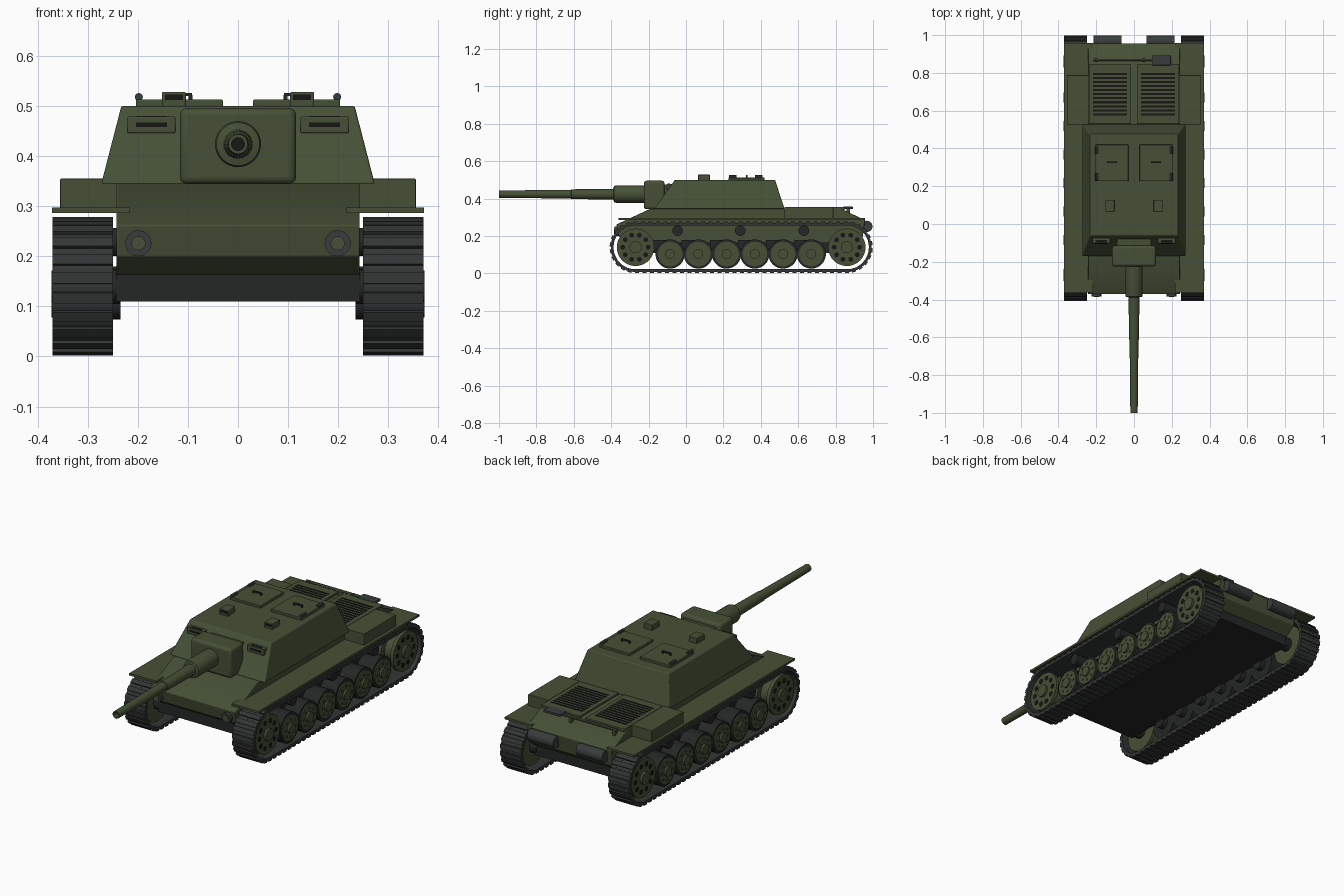
import bpy, bmesh, math
from mathutils import Matrix, Vector

if "Cube" in bpy.data.objects:
    bpy.data.objects.remove(bpy.data.objects["Cube"])


def mat(name, r, g, b):
    m = bpy.data.materials.new(name)
    m.diffuse_color = (r, g, b, 1)
    m.use_nodes = True
    m.node_tree.nodes["Principled BSDF"].inputs["Base Color"].default_value = m.diffuse_color
    return m


GREEN = mat("olive green", 0.061, 0.08, 0.037)
TRACK = mat("track grey", 0.033, 0.037, 0.035)
DARK = mat("rubber dark", 0.018, 0.019, 0.019)
BLACK = mat("slot black", 0.008, 0.008, 0.008)
STEEL = mat("exhaust grey", 0.04, 0.045, 0.045)


class Part:
    """Collects primitives into one named mesh object."""

    def __init__(self):
        self.bm = bmesh.new()

    def box(self, x0, x1, y0, y1, z0, z1, turn=None):
        m = Matrix.Translation(((x0 + x1) / 2, (y0 + y1) / 2, (z0 + z1) / 2))
        if turn:
            m = m @ Matrix.Rotation(turn, 4, 'X')
        m = m @ Matrix.Diagonal((x1 - x0, y1 - y0, z1 - z0, 1))
        return bmesh.ops.create_cube(self.bm, size=1, matrix=m)['verts']

    def cyl(self, axis, a, b, u, v, r, n=32):
        # cylinder from a to b along the axis; u, v are the other two coordinates
        if axis == 'X':
            c, rot = ((a + b) / 2, u, v), Matrix.Rotation(math.pi / 2, 4, 'Y')
        else:
            c, rot = (u, (a + b) / 2, v), Matrix.Rotation(math.pi / 2, 4, 'X')
        bmesh.ops.create_cone(self.bm, cap_ends=True, segments=n, radius1=r, radius2=r,
                              depth=abs(b - a), matrix=Matrix.Translation(c) @ rot)

    def prism(self, pts, x0, x1):
        # (y, z) outline extruded along x
        f = self.bm.faces.new([self.bm.verts.new((x0, y, z)) for y, z in pts])
        g = bmesh.ops.extrude_face_region(self.bm, geom=[f])['geom']
        vs = [e for e in g if isinstance(e, bmesh.types.BMVert)]
        bmesh.ops.translate(self.bm, verts=vs, vec=(x1 - x0, 0, 0))

    def lathe(self, pts, x, z, n=40):
        # (y, radius) outline spun around the y axis
        vs = [self.bm.verts.new((x + r, y, z)) for y, r in pts]
        es = [self.bm.edges.new(p) for p in zip(vs, vs[1:])]
        bmesh.ops.spin(self.bm, geom=vs + es, cent=(x, 0, z), axis=(0, 1, 0),
                       angle=2 * math.pi, steps=n, use_merge=True)
        bmesh.ops.remove_doubles(self.bm, verts=self.bm.verts[:], dist=1e-5)

    def done(self, name, material, bevel=0):
        bmesh.ops.recalc_face_normals(self.bm, faces=self.bm.faces[:])
        me = bpy.data.meshes.new(name)
        self.bm.to_mesh(me)
        self.bm.free()
        me.materials.append(material)
        ob = bpy.data.objects.new(name, me)
        bpy.context.collection.objects.link(ob)
        if bevel:
            b = ob.modifiers.new("bevel", 'BEVEL')
            b.width, b.segments = bevel, 3
        return ob


# Hull, dark lower chassis
p = Part()
p.prism([(-.30, .16), (-.36, .2), (-.372, .262), (-.19, .346), (.83, .346),
         (.957, .285), (.945, .2), (.89, .16)], -.243, .243)
p.done("hull", GREEN, .003)
p = Part()
p.box(-.244, .244, -.305, .89, .11, .168)
p.done("chassis", DARK)

# Casemate with sloped walls
p = Part()
for v in p.box(-.273, .273, -.17, .527, .345, .5):
    if v.co.z > .4:
        v.co = Vector((math.copysign(.233, v.co.x), -.06 if v.co.y < 0 else .476, .5))
p.done("casemate", GREEN, .004)

# Gun: mantlet, barrel, bore
p = Part()
p.box(-.116, .116, -.225, -.115, .344, .496)
p.done("mantlet", GREEN, .014)
p = Part()
p.box(-.09, .09, -.13, -.08, .36, .475)
p.done("mantlet_mount", GREEN)
p = Part()
p.lathe([(-.96, .013), (-1, .013), (-1, .0195), (-.615, .0235), (-.613, .026), (-.388, .029),
         (-.385, .043), (-.375, .046), (-.215, .046)], 0, .424)
p.done("gun_barrel", GREEN)
p = Part()
p.cyl('Y', -.975, -.95, 0, .424, .0128)
p.done("gun_bore", BLACK)

# Front vision slits, headlights
frames, slits, lamps, lenses = Part(), Part(), Part(), Part()
for s in (-1, 1):
    x = s * .173
    frames.box(x - .048, x + .048, -.103, -.05, .446, .479)
    slits.box(x - .031, x + .031, -.105, -.1, .458, .467)
    slits.box(x - .031, x + .031, -.098, -.085, .4785, .4805)
    lamps.cyl('Y', -.383, -.35, s * .199, .226, .026)
    lenses.cyl('Y', -.386, -.375, s * .199, .226, .014)
frames.done("vision_housings", GREEN, .003)
slits.done("vision_slits", BLACK)
lamps.done("headlights", STEEL)
lenses.done("headlight_lenses", GREEN)

# Roof hatches, hinges, handles, periscopes
hatch, hinge, handle, peri, glass = Part(), Part(), Part(), Part(), Part()
for s in (-1, 1):
    x = s * .117
    hatch.box(x - .087, x + .087, .227, .42, .498, .513)
    for y in (.25, .39):
        hinge.cyl('Y', y - .02, y + .02, s * .198, .518, .008, 12)
    handle.box(x - .025, x + .025, .322, .33, .52, .526)
    for d in (-.022, .022):
        handle.box(x + d - .004, x + d + .004, .322, .33, .51, .522)
    x = s * .128
    peri.box(x - .024, x + .024, .065, .128, .498, .528)
    glass.box(x - .018, x + .018, .063, .07, .512, .523)
hatch.done("roof_hatches", GREEN, .003)
hinge.done("hatch_hinges", STEEL)
handle.done("hatch_handles", DARK)
peri.done("periscopes", GREEN, .003)
glass.done("periscope_glass", BLACK)

# Engine deck panels with louvre slots
deck, louvre = Part(), Part()
for s in (-1, 1):
    x = s * .127
    deck.box(x - .112, x + .112, .53, .848, .34, .355)
    for i in range(11):
        y = .58 + i * .0215
        louvre.box(x - .09, x + .09, y - .0055, y + .0055, .35, .3565)
deck.done("engine_deck_panels", GREEN, .002)
louvre.done("engine_louvres", BLACK)

# Fenders and stowage boxes
fender, stow = Part(), Part()
for s in (-1, 1):
    a, b = sorted((s * .216, s * .371))
    fender.box(a, b, -.362, .957, .286, .297)
    a, b = sorted((s * .24, s * .355))
    stow.box(a, b, .527, .788, .295, .355)
fender.done("fenders", GREEN)
stow.done("stowage_boxes", GREEN, .002)

# Rear shovel and exhausts
p = Part()
p.cyl('X', -.215, .11, .868, .35, .006, 12)
for x in (-.2, .05):
    p.box(x - .008, x + .008, .858, .878, .322, .352)
p.done("shovel_handle", GREEN)
p = Part()
p.box(.098, .195, .84, .892, .345, .357)
p.done("shovel_blade", STEEL, .002)
p = Part()
for s in (-1, 1):
    p.cyl('X', s * .14 - .075, s * .14 + .075, .967, .252, .03)
p.done("exhausts", STEEL)

# Running gear on both sides
CY, DY, CZ, R = -.27, .86, .14, .138
L = DY - CY
LOOP = 2 * L + 2 * math.pi * R
LINKS = 78


def track_point(d, r):
    """Position and tilt on a loop of radius r at outer distance d."""
    if d < L:
        return CY + d, CZ + r, 0
    d -= L
    if d < math.pi * R:
        a = d / R
        return DY + r * math.sin(a), CZ + r * math.cos(a), -a
    d -= math.pi * R
    if d < L:
        return DY - d, CZ - r, -math.pi
    a = (d - L) / R
    return CY - r * math.sin(a), CZ - r * math.cos(a), -math.pi - a


for s, side in ((-1, "left"), (1, "right")):
    def span(a, b):
        return sorted((s * a, s * b))

    # track plates with grouser bars
    p = Part()
    pitch = LOOP / LINKS
    for i in range(LINKS):
        for r, ln, th, off in ((.124, pitch, .014, 0), (.1335, pitch * .55, .009, 0)):
            y, z, t = track_point(i * pitch + off, r)
            p.box(*span(.25, .37), y - ln / 2, y + ln / 2, z - th / 2, z + th / 2, t)
    p.done(side + "_track", TRACK)

    tyre, disc, hole, roller = Part(), Part(), Part(), Part()
    # six road wheels
    for i in range(6):
        y, z = -.085 + i * .151, .104
        tyre.cyl('X', *span(.264, .356), y, z, .078, 36)
        tyre.cyl('X', *span(.235, .3), y, z, .03, 16)
        disc.cyl('X', *span(.3, .362), y, z, .066, 36)
        disc.cyl('X', *span(.3, .372), y, z, .026, 24)
        for k in range(8):
            a = k * math.pi / 4
            disc.cyl('X', *span(.36, .366), y + .046 * math.cos(a), z + .046 * math.sin(a), .006, 8)
        # swing arm
        tyre.box(*span(.24, .262), y - .09, y, .125, .18)
    # front and rear toothed wheels
    for y in (CY, DY):
        tyre.cyl('X', *span(.235, .3), y, CZ, .035, 20)
        for a, b in ((.272, .288), (.342, .36)):
            disc.cyl('X', *span(a, b), y, CZ, .1, 40)
        disc.cyl('X', *span(.28, .35), y, CZ, .07, 32)
        disc.cyl('X', *span(.3, .372), y, CZ, .032, 24)
        for k in range(10):
            a = k * math.pi / 5
            hole.cyl('X', *span(.355, .3615), y + .068 * math.cos(a), CZ + .068 * math.sin(a), .013, 12)
    # return rollers
    for y in (-.045, .29, .63):
        roller.cyl('X', *span(.235, .35), y, .229, .028, 24)
    tyre.done(side + "_tyres_and_arms", DARK)
    disc.done(side + "_wheels", GREEN)
    hole.done(side + "_wheel_holes", BLACK)
    roller.done(side + "_return_rollers", DARK)

# Smooth the round parts, keep edges sharp
bpy.ops.object.select_all(action='SELECT')
bpy.context.view_layer.objects.active = bpy.data.objects["hull"]
bpy.ops.object.shade_smooth_by_angle(angle=math.radians(30))
